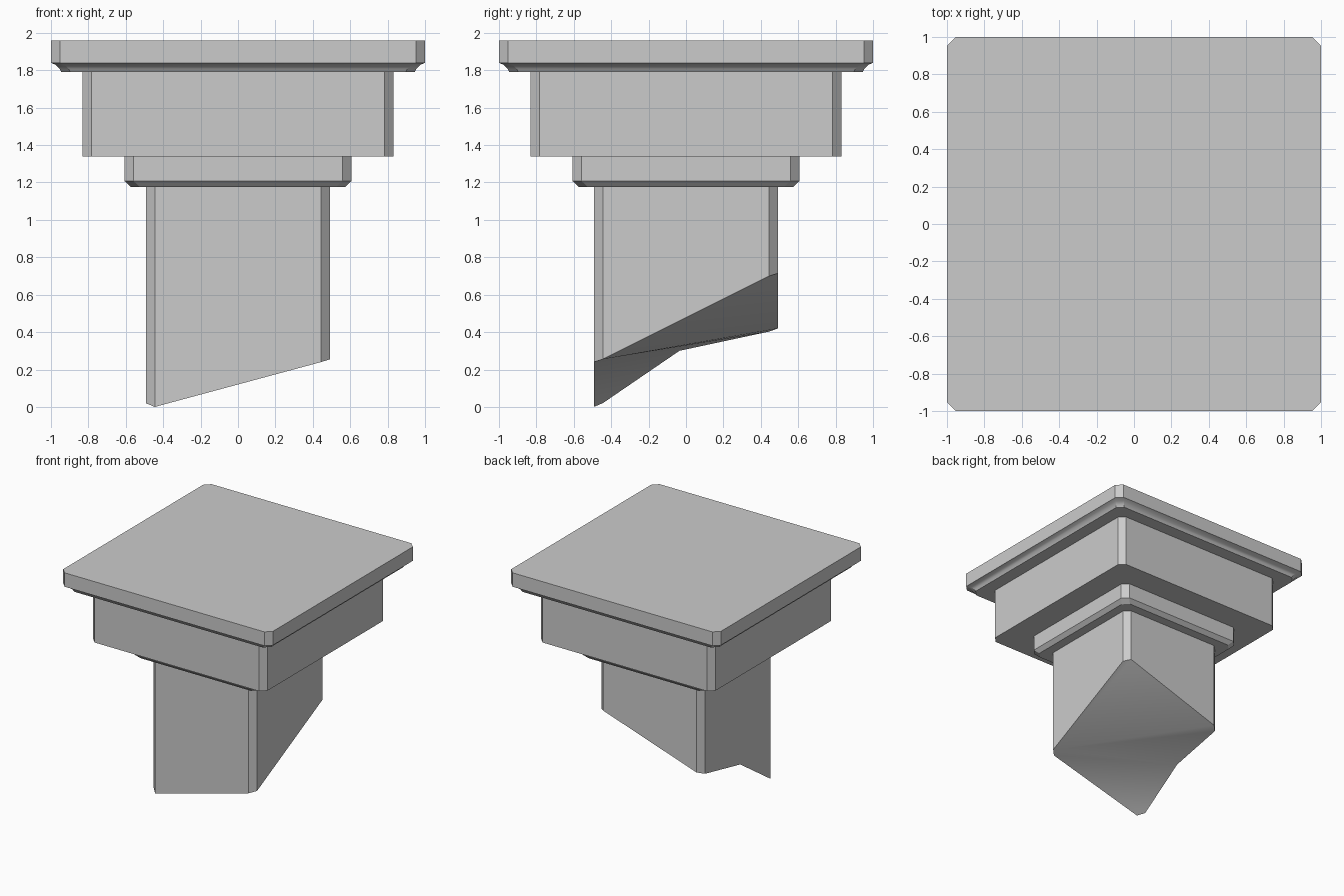
import bpy, bmesh, math

if "Cube" in bpy.data.objects:
    bpy.data.objects.remove(bpy.data.objects["Cube"])


def octagon(h, c=0.048):
    """Square of half-width h with clipped corners, counter-clockwise from front left."""
    k = h - c
    return [(-k, -h), (k, -h), (h, -k), (h, k), (k, h), (-k, h), (-h, k), (-h, -k)]


def finish(bm, name):
    bmesh.ops.recalc_face_normals(bm, faces=bm.faces)
    me = bpy.data.meshes.new(name)
    bm.to_mesh(me)
    bm.free()
    ob = bpy.data.objects.new(name, me)
    bpy.context.collection.objects.link(ob)
    bpy.ops.object.select_all(action='DESELECT')
    ob.select_set(True)
    bpy.context.view_layer.objects.active = ob
    bpy.ops.object.shade_smooth_by_angle(angle=math.radians(28))
    return ob


def stack(name, profile):
    """Closed solid through (half-width, height) rings."""
    bm = bmesh.new()
    rings = [[bm.verts.new((x, y, z)) for x, y in octagon(h)] for h, z in profile]
    for a, b in zip(rings, rings[1:]):
        for i in range(8):
            j = (i + 1) % 8
            bm.faces.new((a[i], a[j], b[j], b[i]))
    bm.faces.new(rings[0][::-1])
    bm.faces.new(rings[-1])
    return finish(bm, name)


# Top slab with a cove under its rim
stack("cap", [(0.945, 1.79), (0.955, 1.81), (0.973, 1.828), (1.0, 1.84), (1.0, 1.96)])
# Wide block and narrower collar with bevelled lower edge
stack("block", [(0.832, 1.34), (0.832, 1.79)])
stack("collar", [(0.573, 1.175), (0.606, 1.207), (0.606, 1.34)])

# Post with a slanted, twisted underside
bm = bmesh.new()
pts = octagon(0.493)
low = [0.0, 0.24, 0.255, 0.70, 0.715, 0.42, 0.403, 0.02]
bottom = [bm.verts.new((x, y, z)) for (x, y), z in zip(pts, low)]
top = [bm.verts.new((x, y, 1.175)) for x, y in pts]
mid = bm.verts.new((-0.493, -0.035, 0.30))  # kink on the left side
for i in range(8):
    j = (i + 1) % 8
    loop = [bottom[i], bottom[j], top[j], top[i]]
    if i == 6:
        loop.insert(1, mid)
    bm.faces.new(loop)
bm.faces.new(top)
a, b, c, d, e, f, g, h = bottom
for tri in ((c, d, e), (c, e, f), (c, f, g), (c, g, mid), (b, c, mid), (b, mid, h), (a, b, h)):
    bm.faces.new(tri)
finish(bm, "post")
